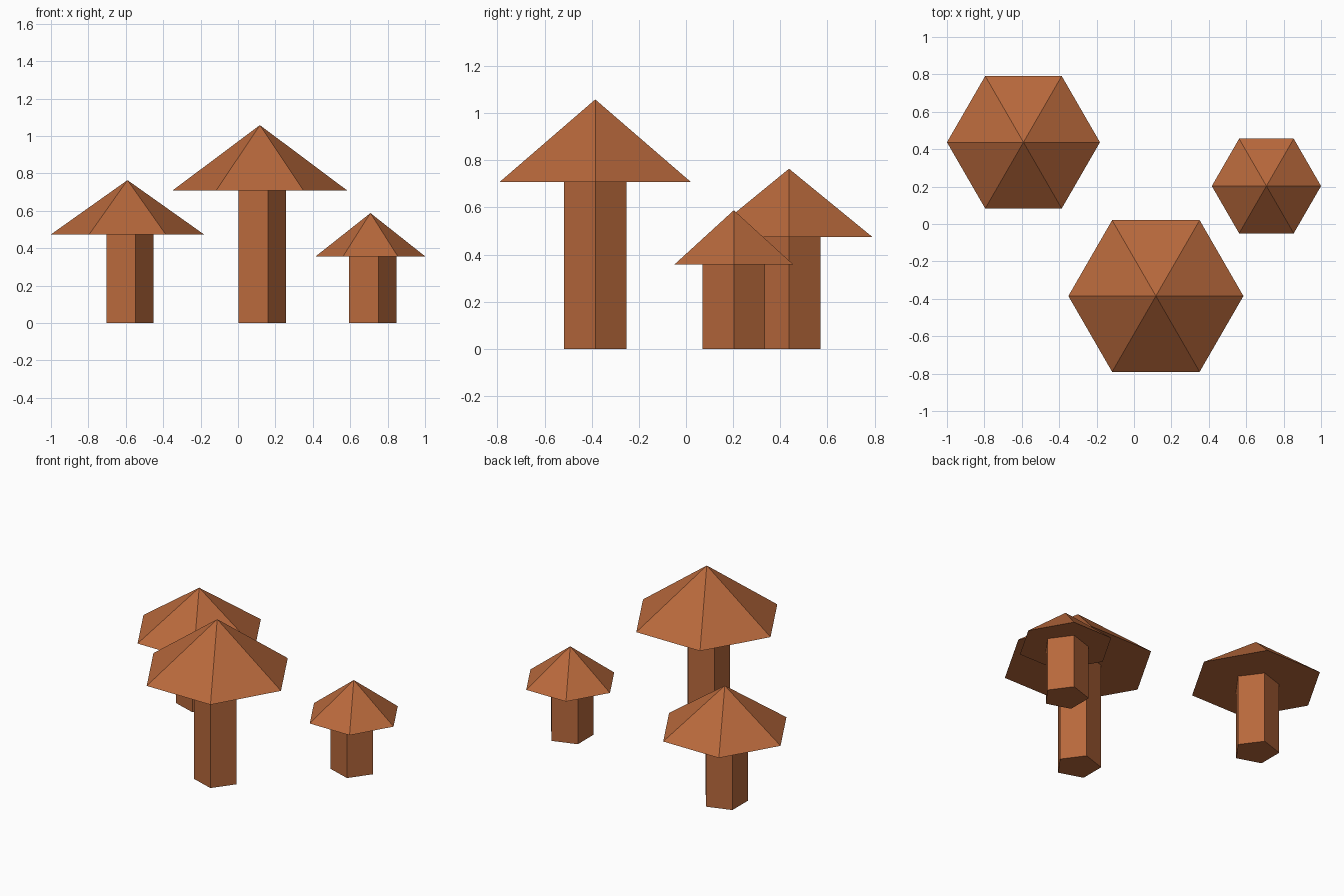
import bpy, bmesh
from math import cos, sin, pi

if "Cube" in bpy.data.objects:
    bpy.data.objects.remove(bpy.data.objects["Cube"])

brown = bpy.data.materials.new("terracotta")
brown.diffuse_color = (0.48, 0.14, 0.045, 1)
brown.use_nodes = True
brown.node_tree.nodes["Principled BSDF"].inputs["Base Color"].default_value = brown.diffuse_color


def ring(bm, x, y, z, r, n):
    return [bm.verts.new((x + r * cos(2 * pi * i / n), y + r * sin(2 * pi * i / n), z))
            for i in range(n)]


def finish(bm, name):
    bmesh.ops.recalc_face_normals(bm, faces=bm.faces)
    mesh = bpy.data.meshes.new(name)
    bm.to_mesh(mesh)
    bm.free()
    mesh.materials.append(brown)
    bpy.context.collection.objects.link(bpy.data.objects.new(name, mesh))


def stem(name, x, y, height, r=0.14, n=5):
    bm = bmesh.new()
    base = bm.faces.new(ring(bm, x, y, 0, r, n))
    top = bmesh.ops.extrude_face_region(bm, geom=[base], use_keep_orig=True)["geom"]
    bmesh.ops.translate(bm, vec=(0, 0, height),
                        verts=[v for v in top if isinstance(v, bmesh.types.BMVert)])
    finish(bm, name)


def cap(name, x, y, z, apex_z, r, n=6):
    bm = bmesh.new()
    rim = ring(bm, x, y, z, r, n)
    apex = bm.verts.new((x, y, apex_z))
    bm.faces.new(rim)
    for i in range(n):
        bm.faces.new((rim[i], rim[(i + 1) % n], apex))
    finish(bm, name)


# Three mushrooms: centre x, y, cap base z, apex z, cap radius
for size, x, y, z, apex_z, r in (
        ("large", 0.117, -0.385, 0.708, 1.058, 0.468),
        ("medium", -0.591, 0.437, 0.474, 0.764, 0.409),
        ("small", 0.708, 0.203, 0.357, 0.588, 0.292)):
    stem(size + "_mushroom_stem", x, y, z)
    cap(size + "_mushroom_cap", x, y, z, apex_z, r)
